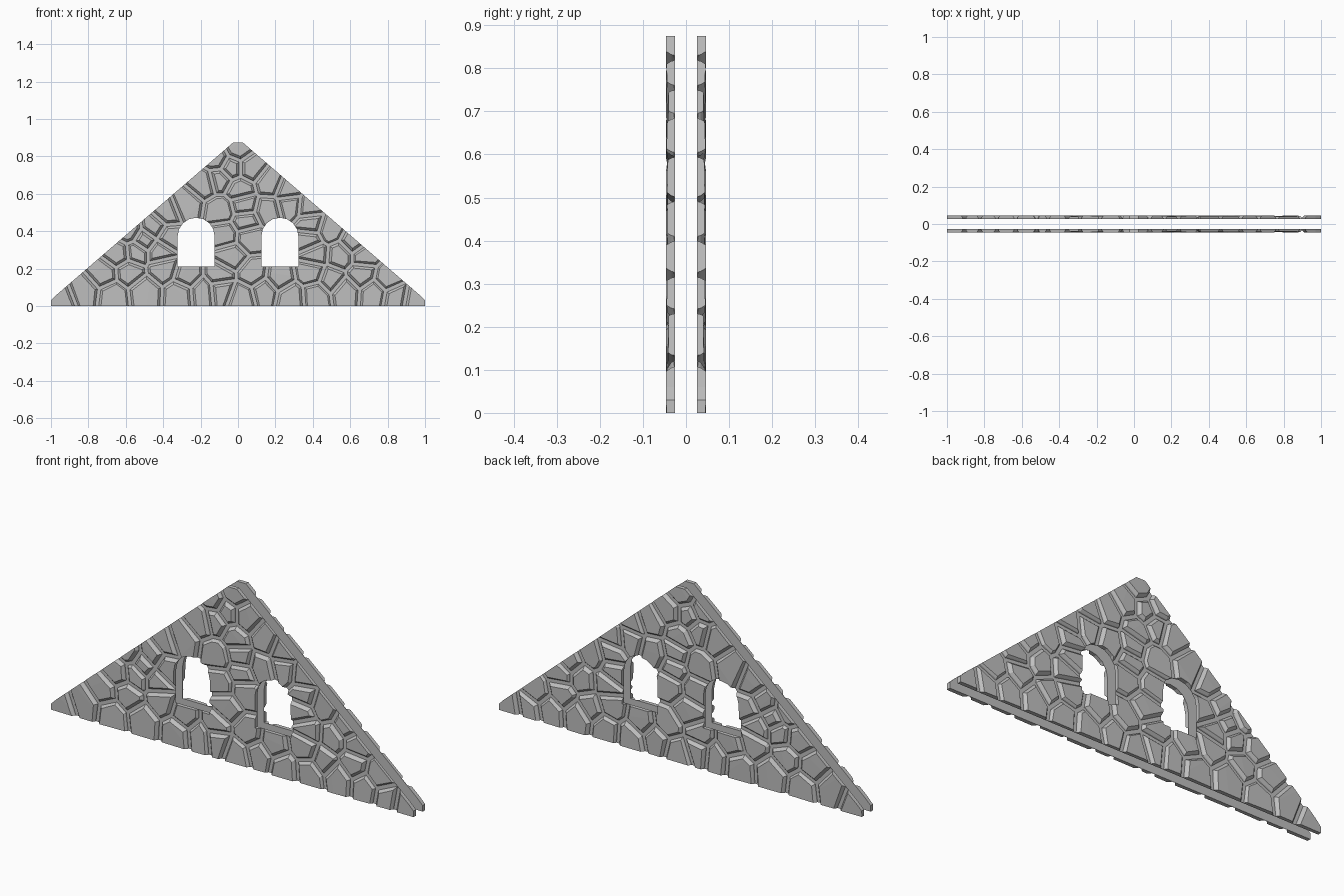
import bpy, bmesh, math, random
from mathutils import Vector

random.seed(4)
if "Cube" in bpy.data.objects:
    bpy.data.objects.remove(bpy.data.objects["Cube"], do_unlink=True)

INNER, WALL, FACE = -0.027, -0.035, -0.046   # depths of one stone skin
GAP = 0.009                                  # half the joint width

grey = bpy.data.materials.new("stone grey")
grey.use_nodes = True
COLOUR = (0.52, 0.52, 0.52, 1)
grey.diffuse_color = COLOUR
grey.node_tree.nodes["Principled BSDF"].inputs["Base Color"].default_value = COLOUR


def prism(bm, outline, y0, y1):
    """Extrude an x-z outline between two depths."""
    face = bm.faces.new([bm.verts.new((x, y0, z)) for x, z in outline])
    top = bmesh.ops.extrude_face_region(bm, geom=[face], use_keep_orig=True)["geom"]
    moved = [v for v in top if isinstance(v, bmesh.types.BMVert)]
    bmesh.ops.translate(bm, verts=moved, vec=(0, y1 - y0, 0))
    bmesh.ops.recalc_face_normals(bm, faces=bm.faces)


def slice_off(bm, point, normal):
    """Remove everything beyond a plane and cap the cut."""
    if not bm.verts:
        return
    bmesh.ops.bisect_plane(bm, geom=bm.verts[:] + bm.edges[:] + bm.faces[:], dist=1e-6,
                           plane_co=point, plane_no=normal, clear_outer=True)
    bmesh.ops.holes_fill(bm, edges=bm.edges[:], sides=0)


def make_object(name, bm):
    mesh = bpy.data.meshes.new(name)
    bm.to_mesh(mesh)
    bm.free()
    obj = bpy.data.objects.new(name, mesh)
    bpy.context.collection.objects.link(obj)
    return obj


def finish(obj, cutter):
    """Cut the windows, mirror to the back skin and bake the result."""
    cut = obj.modifiers.new("windows", 'BOOLEAN')
    cut.operation, cut.solver, cut.object = 'DIFFERENCE', 'EXACT', cutter
    mirror = obj.modifiers.new("back_skin", 'MIRROR')
    mirror.use_axis = (False, True, False)
    mirror.use_mirror_merge = False
    bpy.context.view_layer.update()
    graph = bpy.context.evaluated_depsgraph_get()
    baked = bpy.data.meshes.new_from_object(obj.evaluated_get(graph))
    obj.modifiers.clear()
    obj.data = baked
    baked.materials.clear()
    baked.materials.append(grey)
    for poly in baked.polygons:
        poly.material_index = 0
        poly.use_smooth = False


# Gable outline
half = [(1, 0), (1, 0.03), (0.97, 0.06), (0.025, 0.875)]
gable = half + [(-x, z) for x, z in reversed(half)]

# Arched window cutters
windows = bmesh.new()
for side in (-1, 1):
    cx, radius, spring = side * 0.224, 0.099, 0.373
    arch = [(cx + radius * math.cos(math.pi * i / 8),
             spring + radius * math.sin(math.pi * i / 8)) for i in range(9)]
    prism(windows, [(cx - radius, 0.21), (cx + radius, 0.21)] + arch, -0.1, 0)
cutter = make_object("window_cutter", windows)
cutter.hide_render = True

# Thin mortar sheet behind the stones
bm = bmesh.new()
prism(bm, gable, INNER + 0.001, INNER - 0.001)
mortar = make_object("mortar_sheet", bm)

# Stone centres by course, in hundredths: height, then positions along the wall
lower = [(-95, 3), (-82, 8), (-67, 6), (-50, 8), (-31, 7), (-19, 8), (-9, 9), (2, 5),
         (14, 8), (28, 5), (42, 6), (57, 8), (73, 7), (84, 5), (95, 3),
         (-72, 17), (-58, 18), (-40, 20), (-27, 16), (-10, 16), (8, 17),
         (22, 15), (39, 18), (50, 14), (66, 17), (80, 14)]
middle = [(-64, 28), (-54, 29), (-42, 29), (-4, 27), (41, 28), (55, 27), (67, 27),
          (-58, 40), (-50, 35), (-45, 42), (-37, 37), (-7, 38), (6, 37), (4, 45),
          (38, 35), (49, 41), (62, 34), (39, 44), (-38, 50), (-28, 54), (-9, 51),
          (3, 54), (16, 51), (28, 54), (38, 53)]
upper = [(-18, 66), (-10, 68), (1, 62), (17, 66), (-4, 74), (7, 74), (27, 62),
         (-11, 78), (0, 84)]
seeds = [Vector((x / 100, 0, z / 100)) for x, z in lower + middle + upper]

# Each stone is a slab trimmed by sloped planes towards its neighbours
stones = bmesh.new()
for seed in seeds:
    bm = bmesh.new()
    prism(bm, gable, INNER, FACE)
    near = sorted((s for s in seeds if s is not seed), key=lambda s: (s - seed).length)
    for other in near[:24]:
        d = (other - seed).normalized()
        edge = (seed + other) / 2 - d * GAP
        slice_off(bm, edge + Vector((0, INNER, 0)), d + Vector((0, -0.3, 0)))
        slice_off(bm, edge - d * 0.003 + Vector((0, WALL, 0)), d + Vector((0, -0.9, 0)))
    # Slightly uneven, tilted stone face
    tilt = Vector((random.uniform(-0.03, 0.03), -1, random.uniform(-0.03, 0.03)))
    slice_off(bm, seed + Vector((0, random.uniform(-0.047, -0.042), 0)), tilt)
    bmesh.ops.recalc_face_normals(bm, faces=bm.faces)
    part = bpy.data.meshes.new("stone_part")
    bm.to_mesh(part)
    bm.free()
    stones.from_mesh(part)
    bpy.data.meshes.remove(part)
wall_stones = make_object("wall_stones", stones)

for obj in (mortar, wall_stones):
    finish(obj, cutter)
bpy.data.objects.remove(cutter, do_unlink=True)
